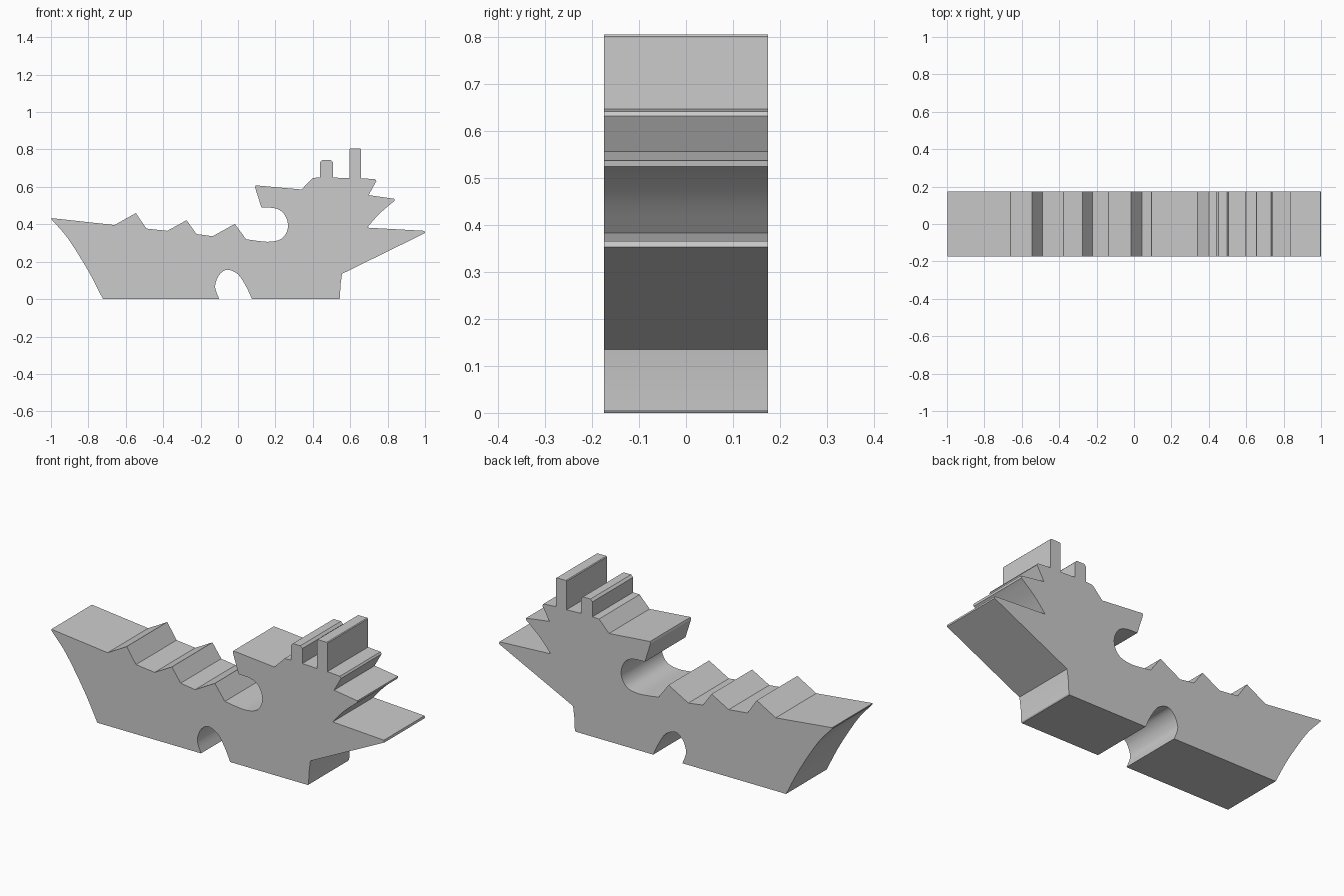
import bpy, bmesh
from mathutils import Vector

if "Cube" in bpy.data.objects:
    bpy.data.objects.remove(bpy.data.objects["Cube"])

HALF_DEPTH = 0.174


def smooth(pts, steps=5):
    """Catmull-Rom curve through the given points."""
    p = [Vector(q) for q in pts]
    p = [2 * p[0] - p[1]] + p + [2 * p[-1] - p[-2]]
    out = []
    for a, b, c, d in zip(p, p[1:], p[2:], p[3:]):
        for i in range(steps):
            t = i / steps
            out.append(0.5 * (2 * b + (c - a) * t + (2 * a - 5 * b + 4 * c - d) * t * t
                              + (3 * b - a - 3 * c + d) * t ** 3))
    return out + [p[-2]]


def tower(x0, x1, z0, z1, c):
    """Square chimney with small chamfered top corners."""
    return [(x0, z0), (x0, z1 - c), (x0 + c, z1), (x1 - c, z1), (x1, z1 - c), (x1, z0)]


# Side profile, clockwise from the lower left
outline = []
# Raked left end
outline += smooth([(-0.722, 0.0), (-0.80, 0.15), (-0.91, 0.325), (-0.998, 0.427)])
# Top edge with three saw-tooth peaks
outline += [(-0.998, 0.433), (-0.66, 0.396), (-0.546, 0.46), (-0.49, 0.377), (-0.378, 0.365),
            (-0.275, 0.422), (-0.222, 0.348), (-0.136, 0.336), (-0.017, 0.402)]
# Round notch under the overhang
outline += smooth([(0.043, 0.32), (0.115, 0.31), (0.175, 0.307), (0.232, 0.322), (0.263, 0.365),
                   (0.265, 0.415), (0.24, 0.463), (0.195, 0.486), (0.125, 0.49)], 3)
# Overhang and towers
outline += [(0.091, 0.597), (0.094, 0.608), (0.34, 0.586), (0.40, 0.648)]
outline += tower(0.439, 0.508, 0.65, 0.743, 0.012)
outline += tower(0.595, 0.658, 0.646, 0.804, 0.004)
# Spikes on the right
outline += [(0.733, 0.641), (0.74, 0.631), (0.698, 0.556), (0.838, 0.536), (0.836, 0.524)]
outline += smooth([(0.83, 0.52), (0.755, 0.455), (0.69, 0.382)], 4)
outline += [(0.997, 0.365), (1.0, 0.353)]
# Lower right edge
outline += [(0.556, 0.135), (0.548, 0.075), (0.545, 0.006), (0.541, 0.0)]
# Arch opening in the base
outline += smooth([(0.075, 0.0), (0.043, 0.068), (0.0, 0.132), (-0.058, 0.157), (-0.1, 0.13),
                   (-0.121, 0.08), (-0.118, 0.045), (-0.1, 0.0)], 4)

# Extrude the profile through the depth
bm = bmesh.new()
face = bm.faces.new([bm.verts.new((x, -HALF_DEPTH, z)) for x, z in outline])
ext = bmesh.ops.extrude_face_region(bm, geom=[face], use_keep_orig=True)
moved = [v for v in ext["geom"] if isinstance(v, bmesh.types.BMVert)]
bmesh.ops.translate(bm, vec=(0, 2 * HALF_DEPTH, 0), verts=moved)
bmesh.ops.recalc_face_normals(bm, faces=bm.faces)
bmesh.ops.triangulate(bm, faces=[f for f in bm.faces if len(f.verts) > 4])

mesh = bpy.data.meshes.new("ship_body")
bm.to_mesh(mesh)
bm.free()
ship = bpy.data.objects.new("ship_body", mesh)
bpy.context.collection.objects.link(ship)

# Smooth the curved walls, keep corners sharp
bpy.context.view_layer.objects.active = ship
ship.select_set(True)
bpy.ops.object.shade_smooth_by_angle(angle=0.45)
